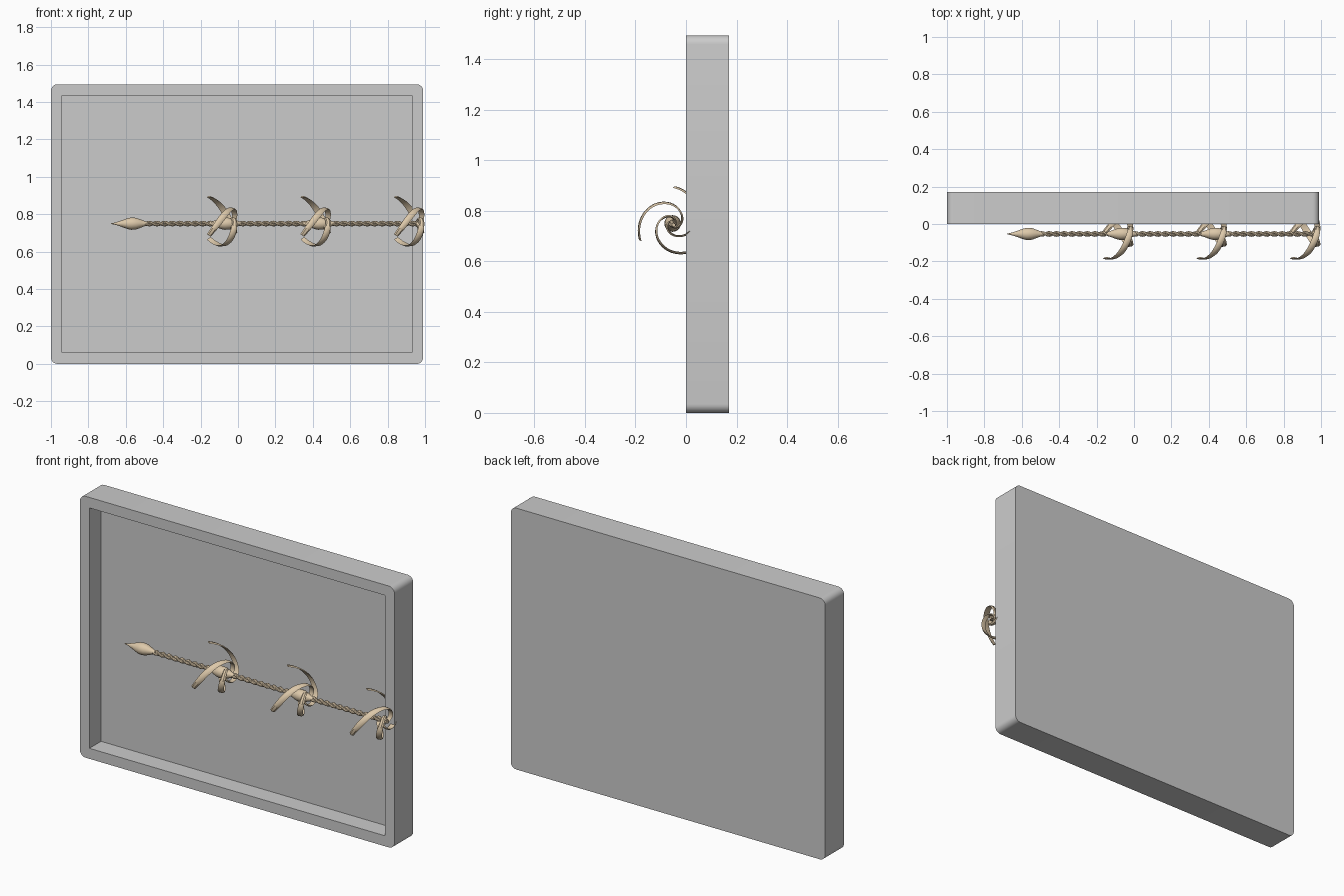
import bpy, bmesh, math
from mathutils import Vector

if "Cube" in bpy.data.objects:
    bpy.data.objects.remove(bpy.data.objects["Cube"])

AX_Y, AX_Z = -0.053, 0.75          # axis of the ornament, running along x
gold = bpy.data.materials.new("tan")
gold.diffuse_color = (0.72, 0.58, 0.40, 1)
gold.use_nodes = True
gold.node_tree.nodes["Principled BSDF"].inputs["Base Color"].default_value = gold.diffuse_color


def finish(bm, name, mat=None, angle=40):
    bmesh.ops.recalc_face_normals(bm, faces=bm.faces)
    me = bpy.data.meshes.new(name)
    bm.to_mesh(me)
    bm.free()
    ob = bpy.data.objects.new(name, me)
    bpy.context.collection.objects.link(ob)
    if mat:
        me.materials.append(mat)
    bpy.ops.object.select_all(action='DESELECT')
    ob.select_set(True)
    bpy.context.view_layer.objects.active = ob
    bpy.ops.object.shade_smooth_by_angle(angle=math.radians(angle))
    return ob


def loft(bm, rings):
    """Skin closed rings of points and cap both ends."""
    vs = [[bm.verts.new(p) for p in r] for r in rings]
    n = len(vs[0])
    for a, b in zip(vs, vs[1:]):
        for i in range(n):
            j = (i + 1) % n
            bm.faces.new((a[i], a[j], b[j], b[i]))
    bm.faces.new(vs[0][::-1])
    bm.faces.new(vs[-1])


def polar(x, r, a):
    return Vector((x, AX_Y + r * math.cos(a), AX_Z + r * math.sin(a)))


def lerp_keys(keys, t):
    """Smooth interpolation through evenly spaced keys."""
    f = t * (len(keys) - 1)
    i = min(int(f), len(keys) - 2)
    u = f - i
    p1, p2 = keys[i], keys[i + 1]
    p0 = keys[i - 1] if i else tuple(2 * a - b for a, b in zip(p1, p2))
    p3 = keys[i + 2] if i + 2 < len(keys) else tuple(2 * b - a for a, b in zip(p1, p2))
    return [b + 0.5 * u * (c - a + u * (2 * a - 5 * b + 4 * c - d + u * (3 * (b - c) + d - a)))
            for a, b, c, d in zip(p0, p1, p2, p3)]


# Shallow tray: rounded slab with a sharp-cornered recess in the front
def rounded_slab(x0, x1, z0, z1, r, y, seg=6):
    pts = []
    for k, (cx, cz) in enumerate([(x1 - r, z1 - r), (x0 + r, z1 - r), (x0 + r, z0 + r), (x1 - r, z0 + r)]):
        for s in range(seg + 1):
            a = math.pi / 2 * (k + s / seg)
            pts.append((cx + r * math.cos(a), y, cz + r * math.sin(a)))
    return pts


bm = bmesh.new()
loft(bm, [rounded_slab(-1, 0.99, 0, 1.495, 0.035, y) for y in (0, 0.17)])
tray = finish(bm, "tray", angle=30)

bm = bmesh.new()
loft(bm, [[(-0.94, y, 0.06), (0.93, y, 0.06), (0.93, y, 1.435), (-0.94, y, 1.435)] for y in (-0.1, 0.105)])
cutter = finish(bm, "recess_cutter")
cutter.hide_render = True
mod = tray.modifiers.new("recess", 'BOOLEAN')
mod.object = cutter
mod.solver = 'EXACT'
bpy.context.view_layer.objects.active = tray
bpy.ops.object.modifier_apply(modifier=mod.name)
bpy.data.objects.remove(cutter)


# Teardrop bud
def add_bud(bm, x):
    prof = [(0, 0.001), (0.03, 0.008), (0.06, 0.018), (0.09, 0.029), (0.11, 0.033),
            (0.135, 0.031), (0.16, 0.022), (0.18, 0.014), (0.195, 0.010)]
    loft(bm, [[polar(x + dx, r, math.tau * i / 20) for i in range(20)] for dx, r in prof])


# Twisted two-strand stem
def add_stem(bm, x0, x1, pitch=0.082, off=0.0075, rad=0.008):
    n = int((x1 - x0) / pitch * 14)
    for strand in range(2):
        rings = []
        for s in range(n + 1):
            x = x0 + (x1 - x0) * s / n
            a = math.tau * (x - x0) / pitch + math.pi * strand
            c = polar(x, off, a)
            tan = Vector((pitch / math.tau, -off * math.sin(a), off * math.cos(a))).normalized()
            out = Vector((0, math.cos(a), math.sin(a)))
            side = tan.cross(out)
            rings.append([c + rad * (math.cos(q) * out + math.sin(q) * side)
                          for q in (math.tau * i / 8 for i in range(8))])
        loft(bm, rings)


# Ribbon petals spiralling out of the stem and sweeping back toward the tip
KEYS = [(-0.035, 0.012, -190, 0.010), (-0.02, 0.032, -110, 0.012), (-0.008, 0.055, -50, 0.014),
        (-0.018, 0.083, 0, 0.017), (-0.05, 0.110, 42, 0.018), (-0.095, 0.130, 76, 0.017),
        (-0.145, 0.145, 104, 0.013)]


def add_petals(bm, x):
    n = 48
    for k in range(3):
        def point(t):
            dx, r, a, w = lerp_keys(KEYS, t)
            a = math.radians(a - 18 + 120 * k)
            return polar(x + dx, r, a), Vector((0, math.cos(a), math.sin(a))), w
        rings = []
        for s in range(n + 1):
            t = s / n
            c, out, w = point(t)
            tan = (point(min(1, t + 0.01))[0] - point(max(0, t - 0.01))[0]).normalized()
            side = tan.cross(out).normalized()
            nrm = side.cross(tan)
            h = 0.0035
            ring = []
            for u, v in ((-1, 0), (-0.5, 1), (0.5, 1), (1, 0), (0.5, -1), (-0.5, -1)):
                cup = -0.004 * u * u          # slight cupping across the ribbon
                ring.append(c + side * (u * w) + nrm * (v * h + cup))
            rings.append(ring)
        loft(bm, rings)


# Three repeats along the axis
for i in range(3):
    x = -0.68 + 0.5 * i
    for name, fn, args in (("bud", add_bud, (x,)),
                           ("twisted_stem", add_stem, (x + 0.185, x + 0.665)),
                           ("petals", add_petals, (x + 0.67,))):
        bm = bmesh.new()
        fn(bm, *args)
        finish(bm, f"{name}_{i + 1}", gold)
